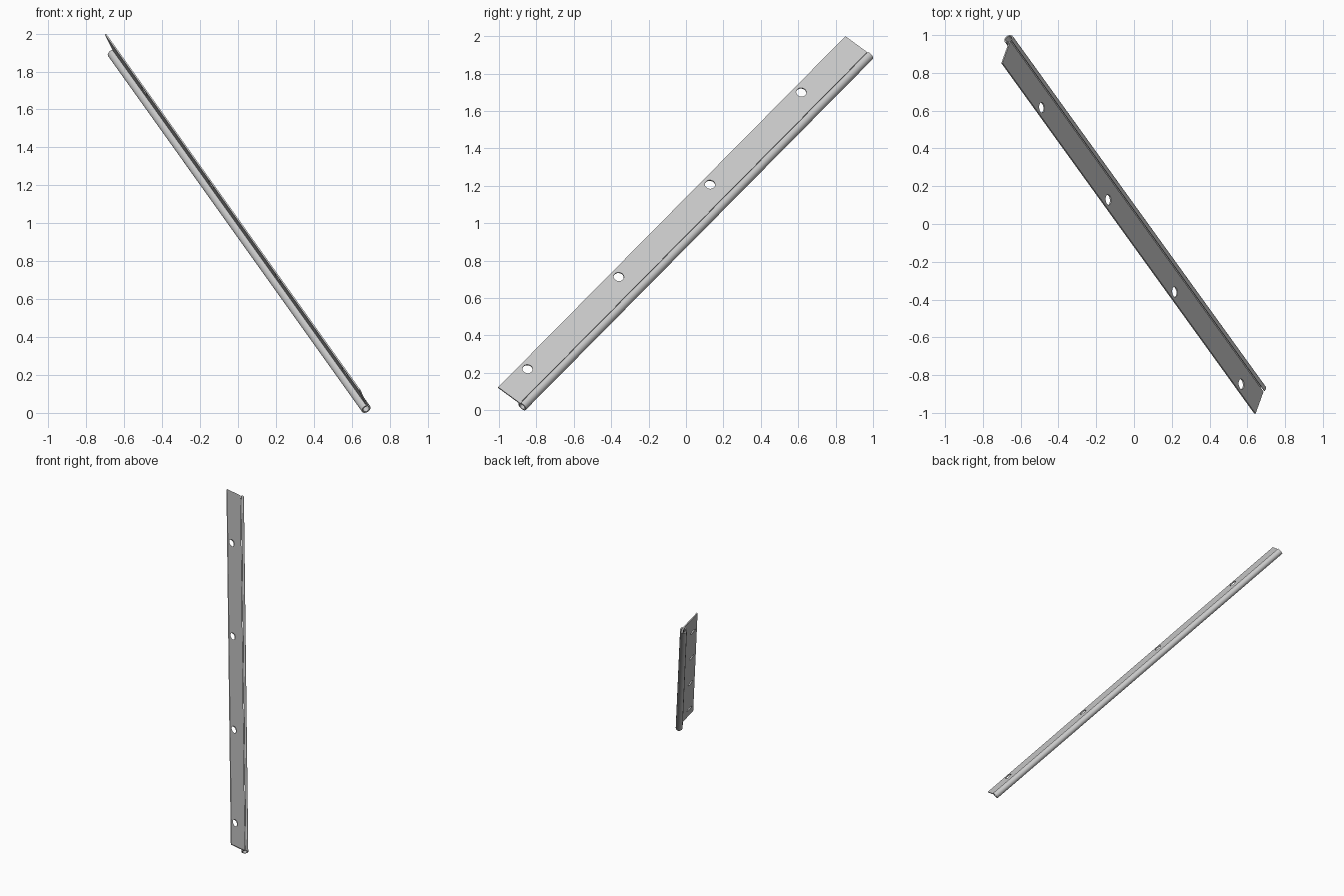
import bpy, bmesh, math
from mathutils import Matrix, Vector

cube = bpy.data.objects.get("Cube")
if cube:
    bpy.data.objects.remove(cube, do_unlink=True)

# Overall sizes
LENGTH, THICK = 2.96, 0.008
OUTER, INNER = 0.026, 0.018
LEAF_FAR, LEAF_NEAR, LEAF_MID = -0.167, -0.017, 0.013
HOLE_RADIUS, HOLE_Y = 0.0275, -0.122
HOLE_START, HOLE_STEP, HOLES = -0.194, -0.778, 4

# Tilted frame: x along the pin axis, y across the leaf, z out of its face
along = Vector((0.4525, -0.627, -0.6337)).normalized()
across = Vector((0.292, 0.755, -0.587))
across = (across - along * across.dot(along)).normalized()
out = along.cross(across)
frame = Matrix((along, across, out)).transposed().to_4x4()
frame.translation = (0.676, -0.876, 0.02)

steel = bpy.data.materials.new("light_grey_steel")
steel.use_nodes = True
colour = (0.58, 0.58, 0.58, 1)
steel.diffuse_color = colour
steel.node_tree.nodes["Principled BSDF"].inputs["Base Color"].default_value = colour


def make(name, bm):
    bmesh.ops.recalc_face_normals(bm, faces=bm.faces[:])
    mesh = bpy.data.meshes.new(name)
    bm.to_mesh(mesh)
    bm.free()
    mesh.materials.append(steel)
    obj = bpy.data.objects.new(name, mesh)
    bpy.context.collection.objects.link(obj)
    obj.matrix_world = frame
    return obj


def smooth(obj):
    bpy.ops.object.select_all(action='DESELECT')
    obj.select_set(True)
    bpy.context.view_layer.objects.active = obj
    bpy.ops.object.shade_smooth_by_angle(angle=math.radians(35))


# Flat leaf
bm = bmesh.new()
centre = Vector((-LENGTH / 2, (LEAF_FAR + LEAF_NEAR) / 2, LEAF_MID))
size = Matrix.Diagonal((LENGTH, LEAF_NEAR - LEAF_FAR, THICK, 1))
bmesh.ops.create_cube(bm, size=1, matrix=Matrix.Translation(centre) @ size)
leaf = make("hinge_leaf", bm)

# Screw holes
bm = bmesh.new()
for i in range(HOLES):
    spot = Matrix.Translation((HOLE_START + i * HOLE_STEP, HOLE_Y, LEAF_MID))
    bmesh.ops.create_cone(bm, cap_ends=True, segments=32, radius1=HOLE_RADIUS,
                          radius2=HOLE_RADIUS, depth=0.05, matrix=spot)
cutter = make("screw_hole_cutter", bm)
cutter.hide_render = True
bpy.context.view_layer.update()
cut = leaf.modifiers.new("screw_holes", 'BOOLEAN')
cut.operation, cut.solver, cut.object = 'DIFFERENCE', 'EXACT', cutter
bpy.context.view_layer.objects.active = leaf
bpy.ops.object.modifier_apply(modifier=cut.name)
bpy.data.objects.remove(cutter, do_unlink=True)
smooth(leaf)

# Rolled knuckle: a hollow roll with a narrow open seam beside the leaf
bm = bmesh.new()
steps = 40
start, end = math.radians(146), math.radians(480)
rings = []
for i in range(steps + 1):
    a = start + (end - start) * i / steps
    rings.append([bm.verts.new((x, r * math.cos(a), r * math.sin(a)))
                  for x, r in ((0, OUTER), (0, INNER), (-LENGTH, INNER), (-LENGTH, OUTER))])
for a, b in zip(rings, rings[1:]):
    for k in range(4):
        j = (k + 1) % 4
        bm.faces.new((a[k], a[j], b[j], b[k]))
bm.faces.new(rings[0])
bm.faces.new(rings[-1])
smooth(make("rolled_knuckle", bm))
